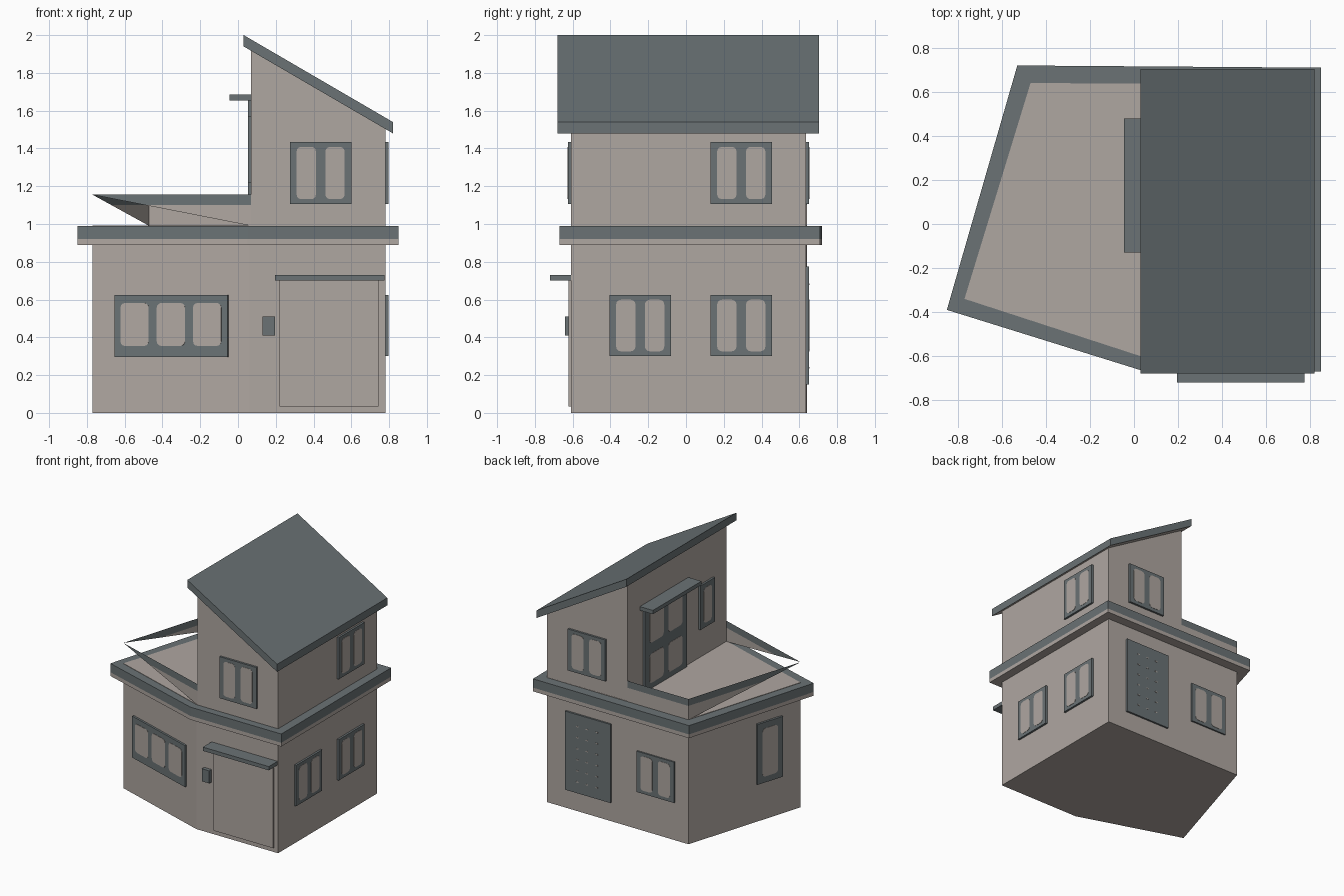
import bpy, bmesh, math
from mathutils import Matrix, Vector

if "Cube" in bpy.data.objects:
    bpy.data.objects.remove(bpy.data.objects["Cube"])


def material(name, rgb):
    m = bpy.data.materials.new(name)
    m.diffuse_color = (*rgb, 1)
    m.use_nodes = True
    m.node_tree.nodes["Principled BSDF"].inputs["Base Color"].default_value = m.diffuse_color
    return m


BEIGE = material("beige_plaster", (0.43, 0.385, 0.355))
GREY = material("slate_grey", (0.145, 0.17, 0.178))


def make_object(name, bm, mats):
    me = bpy.data.meshes.new(name)
    bm.to_mesh(me)
    bm.free()
    for m in mats:
        me.materials.append(m)
    ob = bpy.data.objects.new(name, me)
    bpy.context.collection.objects.link(ob)
    return ob


def wall_frame(origin, u):
    """Matrix with local x along the wall, y up, z outward."""
    u = Vector((u[0], u[1], 0)).normalized()
    n = Vector((u.y, -u.x, 0))
    m = Matrix((u, Vector((0, 0, 1)), n)).transposed().to_4x4()
    m.translation = (origin[0], origin[1], 0)
    return m


def prism(name, pts, d0, d1, mat, frame=Matrix(), under=None):
    """Extrude an outline from d0 to d1; faces looking down may take another colour."""
    bm = bmesh.new()
    f = bm.faces.new([bm.verts.new((x, y, d0)) for x, y in pts])
    r = bmesh.ops.extrude_face_region(bm, geom=[f])
    moved = [v for v in r["geom"] if isinstance(v, bmesh.types.BMVert)]
    bmesh.ops.translate(bm, verts=moved, vec=(0, 0, d1 - d0))
    bm.transform(frame)
    bmesh.ops.recalc_face_normals(bm, faces=bm.faces)
    bm.normal_update()
    if under:
        for f in bm.faces:
            f.material_index = int(f.normal.z < -0.5)
    return make_object(name, bm, [mat, under] if under else [mat])


def rect(a, b, z0, z1):
    return [(a, z0), (b, z0), (b, z1), (a, z1)]


def rounded(a, b, z0, z1, r=0.025, n=3):
    pts = []
    for k, (cx, cy) in enumerate(rect(a + r, b - r, z0 + r, z1 - r)):
        for i in range(n + 1):
            t = math.pi + (k + i / n) * math.pi / 2
            pts.append((cx + r * math.cos(t), cy + r * math.sin(t)))
    return pts


def window(name, frame, a, b, z0, z1, cols=2, rows=((0.08, 0.92),), side=0.035, gap=0.05):
    """Grey frame plate with rounded panes; rows are height fractions."""
    prism(name + "_frame", rect(a, b, z0, z1), -0.01, 0.016, GREY, frame)
    w = (b - a - 2 * side - gap * (cols - 1)) / cols
    for c in range(cols):
        x = a + side + c * (w + gap)
        for lo, hi in rows:
            h = z1 - z0
            prism(name + "_pane", rounded(x, x + w, z0 + lo * h, z0 + hi * h),
                  0.014, 0.018, BEIGE, frame)


# Footprints, counter-clockwise
WALLS = [(0.78, -0.61), (0.78, 0.635), (-0.47, 0.64), (-0.77, -0.34), (0.06, -0.61)]
SLAB = [(0.85, -0.67), (0.85, 0.71), (-0.53, 0.72), (-0.85, -0.39), (0.05, -0.67)]

front = wall_frame((0, -0.61), (1, 0))
right = wall_frame((0.78, 0), (0, 1))
back = wall_frame((0, 0.635), (-1, 0))
terrace = wall_frame((0.07, 0), (0, -1))
slant = wall_frame(WALLS[3], (0.83, -0.27))
left = wall_frame(WALLS[2], (-0.30, -0.98))

# Main masses
prism("ground_floor", WALLS, 0, 0.90, BEIGE)
prism("slab_soffit", SLAB, 0.89, 0.92, BEIGE)
prism("slab", SLAB, 0.92, 0.99, GREY)
prism("terrace_floor", WALLS, 0.985, 0.993, BEIGE)
prism("upper_floor", [(0.07, 0.98), (0.78, 0.98), (0.78, 1.52), (0.07, 1.935)],
      -1.245, 0, BEIGE, front)
prism("roof", [(0.03, 1.94), (0.82, 1.48), (0.82, 1.54), (0.03, 2.0)],
      -1.315, 0.07, GREY, front, under=BEIGE)

# Terrace parapet: thin sheets, the front and left ones triangular
bm = bmesh.new()
corners = {"b": (0.07, 0.638), "c": (-0.47, 0.64), "d": (-0.77, -0.34), "e": (0.07, -0.61)}
V = {k + s: bm.verts.new((*p, z)) for k, p in corners.items()
     for s, z in (("0", 0.99), ("1", 1.155))}
for keys in (("b0", "c0", "c1", "b1"), ("c0", "d1", "c1"), ("d1", "e0", "e1")):
    bm.faces.new([V[k] for k in keys])
bmesh.ops.bisect_plane(bm, geom=bm.verts[:] + bm.edges[:] + bm.faces[:],
                       plane_co=(0, 0, 1.10), plane_no=(0, 0, 1))
for f in bm.faces:
    f.material_index = int(f.calc_center_median().z > 1.10)
for v in [v for v in bm.verts if not v.link_faces]:
    bm.verts.remove(v)
make_object("parapet", bm, [BEIGE, GREY])

# Windows
window("right_window_front", right, -0.405, -0.08, 0.30, 0.625)
window("right_window_back", right, 0.13, 0.455, 0.30, 0.625)
window("right_window_upper", right, 0.13, 0.455, 1.105, 1.435)
window("front_window_upper", front, 0.275, 0.60, 1.105, 1.435)
window("back_window", back, 0.02, 0.35, 0.30, 0.625)
window("back_window_upper", back, -0.585, -0.255, 1.105, 1.435)
window("front_wide_window", slant, 0.126, 0.757, 0.295, 0.625, cols=3,
       rows=((0.18, 0.87),), gap=0.045)
window("left_window", left, 0.62, 0.85, 0.30, 0.78, cols=1, side=0.045,
       rows=((0.10, 0.90),))
window("terrace_window", terrace, 0.26, 0.44, 1.22, 1.57, cols=1, side=0.04,
       rows=((0.10, 0.90),))
window("terrace_doors", terrace, -0.44, 0.09, 0.99, 1.655, side=0.06, gap=0.06,
       rows=((0.07, 0.42), (0.55, 0.94)))

# Front door with canopy and wall box
prism("front_door", rect(0.22, 0.745, 0.035, 0.71), -0.01, 0.012, BEIGE, front)
prism("front_canopy", rect(0.195, 0.775, 0.70, 0.73), -0.01, 0.11, GREY, front)
prism("wall_box", rect(0.13, 0.195, 0.41, 0.51), -0.01, 0.03, GREY, front)
prism("terrace_canopy", rect(-0.48, 0.13, 1.655, 1.685), -0.01, 0.115, GREY, terrace)

# Back door with small studs
prism("back_door", rect(-0.61, -0.21, 0.15, 0.775), -0.01, 0.016, GREY, back)
for c in range(3):
    for r in range(6):
        x, z = -0.50 + c * 0.085, 0.24 + r * 0.088
        prism("door_stud", rect(x - 0.01, x + 0.01, z - 0.004, z + 0.004),
              0.014, 0.018, BEIGE, back)
